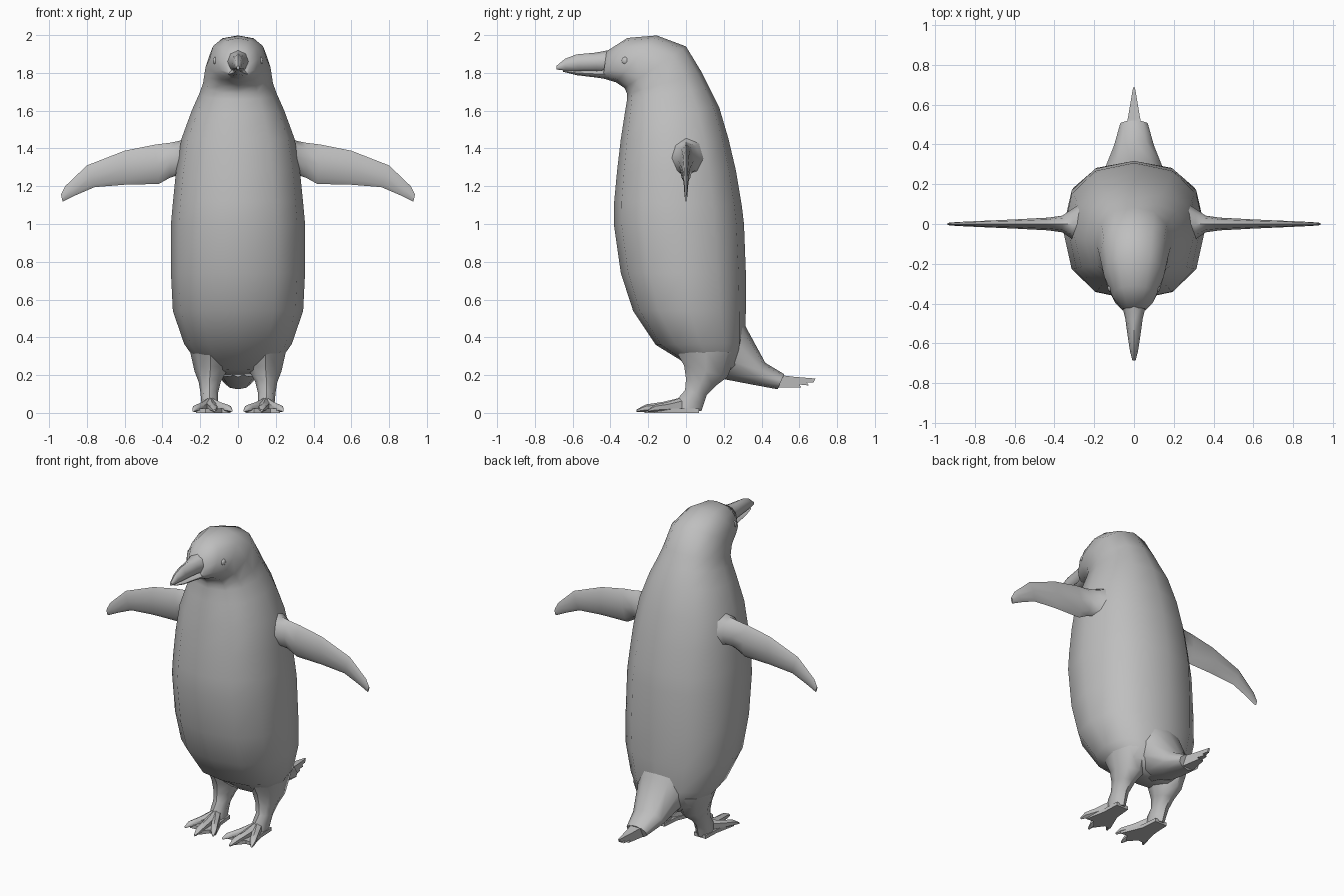
import bpy, bmesh, math
from mathutils import Vector

grey = bpy.data.materials.new("soft grey")
grey.diffuse_color = (0.52, 0.52, 0.52, 1)


def finish(bm, name, angle=50):
    bmesh.ops.recalc_face_normals(bm, faces=bm.faces[:])
    me = bpy.data.meshes.new(name)
    bm.to_mesh(me)
    bm.free()
    ob = bpy.data.objects.new(name, me)
    bpy.context.collection.objects.link(ob)
    me.materials.append(grey)
    bpy.ops.object.select_all(action='DESELECT')
    ob.select_set(True)
    bpy.context.view_layer.objects.active = ob
    bpy.ops.object.shade_smooth_by_angle(angle=math.radians(angle))
    return ob


def power(v, e):
    return math.copysign(abs(v) ** (2 / e), v)


def loft(name, rings, axis, n=12, e=2.0, side=1, angle=50):
    """Skin oval rings; each ring is (end A, end B, half width along axis)."""
    bm = bmesh.new()
    loops = []
    for a, b, w in rings:
        a, b = Vector(a), Vector(b)
        loop = []
        for i in range(n):
            t = 2 * math.pi * i / n
            p = (a + b) / 2 + (a - b) / 2 * power(math.cos(t), e) \
                + Vector(axis) * w * power(math.sin(t), e)
            p.x *= side
            loop.append(bm.verts.new(p))
        loops.append(loop)
    for l0, l1 in zip(loops, loops[1:]):
        for i in range(n):
            j = (i + 1) % n
            bm.faces.new((l0[i], l0[j], l1[j], l1[i]))
    bm.faces.new(loops[0])
    bm.faces.new(loops[-1])
    return finish(bm, name, angle)


def loft_yz(name, rows, x=0, **kw):
    return loft(name, [((x, r[0], r[1]), (x, r[2], r[3]), r[4]) for r in rows],
                (1, 0, 0), **kw)


# body and head: front y, z / back y, z / half width
loft_yz("body", [
    (0.03, 0.23, 0.22, 0.19, 0.13),
    (-0.03, 0.28, 0.29, 0.25, 0.215),
    (-0.16, 0.36, 0.31, 0.37, 0.285),
    (-0.28, 0.54, 0.317, 0.54, 0.345),
    (-0.345, 0.74, 0.317, 0.74, 0.355),
    (-0.382, 1.00, 0.307, 1.00, 0.355),
    (-0.38, 1.12, 0.295, 1.10, 0.345),
    (-0.365, 1.28, 0.265, 1.28, 0.328),
    (-0.345, 1.45, 0.225, 1.45, 0.30),
    (-0.325, 1.58, 0.175, 1.62, 0.245),
    (-0.312, 1.66, 0.125, 1.72, 0.205),
    (-0.312, 1.69, 0.085, 1.80, 0.185),
    (-0.325, 1.72, 0.00, 1.94, 0.172),
    (-0.37, 1.75, -0.155, 1.998, 0.150),
    (-0.42, 1.765, -0.31, 1.985, 0.108),
    (-0.44, 1.775, -0.42, 1.915, 0.062)], e=2.3)

# beak halves, meeting along the mouth line
loft_yz("upper_beak", [
    (-0.40, 1.80, -0.40, 1.922, 0.062),
    (-0.47, 1.805, -0.48, 1.907, 0.044),
    (-0.57, 1.808, -0.58, 1.898, 0.030),
    (-0.64, 1.812, -0.64, 1.875, 0.020),
    (-0.685, 1.818, -0.685, 1.838, 0.008)], n=8)
loft_yz("lower_beak", [
    (-0.40, 1.764, -0.40, 1.825, 0.060),
    (-0.48, 1.776, -0.48, 1.814, 0.040),
    (-0.58, 1.788, -0.58, 1.812, 0.026),
    (-0.65, 1.806, -0.65, 1.814, 0.012)], n=8)

# tail
loft_yz("tail", [
    (0.16, 0.19, 0.25, 0.60, 0.17),
    (0.22, 0.175, 0.325, 0.44, 0.15),
    (0.35, 0.150, 0.42, 0.265, 0.105),
    (0.485, 0.125, 0.52, 0.205, 0.072)], n=10)

# tail feathers: narrow tapering wedge with a ragged end
bm = bmesh.new()
outline = [(0.47, 0.135), (0.61, 0.135), (0.60, 0.15), (0.65, 0.145),
           (0.64, 0.16), (0.675, 0.16), (0.685, 0.182), (0.58, 0.19), (0.50, 0.20)]
sides = []
for s in (-1, 1):
    sides.append([bm.verts.new((s * (0.004 + (0.69 - y) * 0.17), y, z)) for y, z in outline])
    bm.faces.new(sides[-1])
for i in range(len(outline)):
    j = (i + 1) % len(outline)
    bm.faces.new((sides[0][i], sides[0][j], sides[1][j], sides[1][i]))
finish(bm, "tail_feathers", 30)

# flipper: lower x, z / upper x, z / half thickness
flipper = [
    (0.24, 1.20, 0.24, 1.48, 0.12),
    (0.315, 1.26, 0.31, 1.44, 0.075),
    (0.36, 1.245, 0.36, 1.43, 0.042),
    (0.42, 1.212, 0.44, 1.42, 0.032),
    (0.60, 1.208, 0.60, 1.388, 0.023),
    (0.76, 1.195, 0.80, 1.31, 0.015),
    (0.86, 1.152, 0.915, 1.20, 0.010),
    (0.928, 1.118, 0.937, 1.155, 0.006)]

# leg: x, front y, z / back y, z / half width
leg = [
    (0.145, -0.06, 0.34, 0.27, 0.32, 0.11),
    (0.145, -0.01, 0.25, 0.22, 0.19, 0.085),
    (0.150, 0.00, 0.18, 0.16, 0.145, 0.058),
    (0.152, -0.005, 0.12, 0.11, 0.095, 0.047),
    (0.150, -0.04, 0.08, 0.095, 0.05, 0.045),
    (0.148, -0.06, 0.012, 0.082, 0.01, 0.042)]

# toe tips and the notches of the web between them
tips = [(0.035, -0.205), (0.125, -0.262), (0.236, -0.20)]
web = [(0.105, 0.07), (0.095, -0.04), (0.04, -0.17), (0.085, -0.165),
       (0.125, -0.22), (0.172, -0.165), (0.222, -0.17), (0.195, -0.04), (0.19, 0.07)]

for s, label in ((-1, "right"), (1, "left")):
    loft(label + "_flipper",
         [((a, 0, b), (c, 0, d), w) for a, b, c, d, w in flipper],
         (0, 1, 0), n=8, side=s)
    loft(label + "_leg",
         [((x, a, b), (x, c, d), w) for x, a, b, c, d, w in leg],
         (1, 0, 0), n=8, side=s)
    for k, (tx, ty) in enumerate(tips):
        rings = []
        for f, h, w in ((0, 0.085, 0.034), (0.45, 0.058, 0.026),
                        (0.8, 0.045, 0.023), (1, 0.018, 0.007)):
            x, y = 0.148 + (tx - 0.148) * f, -0.01 + (ty + 0.01) * f
            rings.append(((x, y, 0.006), (x, y, h), w))
        loft(f"{label}_toe_{k + 1}", rings, (1, 0, 0), n=6, side=s)
    # webbed sole
    bm = bmesh.new()
    low = [bm.verts.new((s * x, y, 0)) for x, y in web]
    top = [bm.verts.new((s * x, y, 0.022)) for x, y in web]
    bm.faces.new(low)
    bm.faces.new(top)
    for i in range(len(web)):
        j = (i + 1) % len(web)
        bm.faces.new((low[i], low[j], top[j], top[i]))
    finish(bm, label + "_foot_web", 30)
    # eye
    bm = bmesh.new()
    bmesh.ops.create_uvsphere(bm, u_segments=12, v_segments=8, radius=0.021)
    for v in bm.verts:
        v.co = Vector((s * 0.118 + v.co.x * 0.7, -0.32 + v.co.y, 1.864 + v.co.z))
    finish(bm, label + "_eye")
